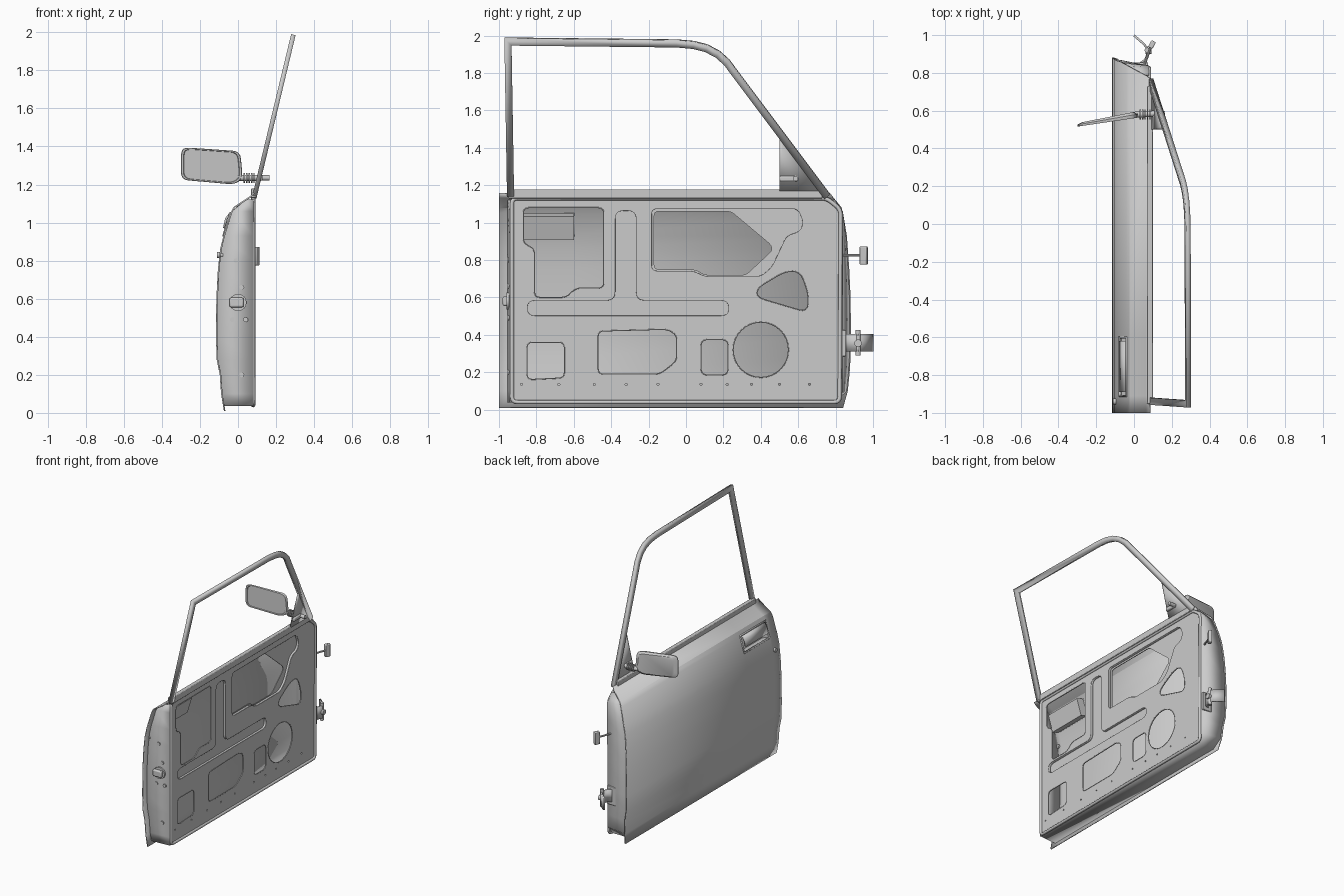
import bpy, bmesh, math
from mathutils import Vector, Matrix

cube = bpy.data.objects.get("Cube")
if cube:
    bpy.data.objects.remove(cube)

grey = bpy.data.materials.new("light grey")
grey.use_nodes = True
grey.diffuse_color = (0.6, 0.6, 0.6, 1)
grey.node_tree.nodes["Principled BSDF"].inputs["Base Color"].default_value = (0.6, 0.6, 0.6, 1)


def add(name, mesh, solid=0, bevel=0):
    ob = bpy.data.objects.new(name, mesh)
    bpy.context.collection.objects.link(ob)
    mesh.materials.clear()
    mesh.materials.append(grey)
    if solid:
        mod = ob.modifiers.new("thickness", "SOLIDIFY")
        mod.thickness, mod.offset = solid, 0
    if bevel:
        mod = ob.modifiers.new("bevel", "BEVEL")
        mod.width, mod.segments = bevel, 2
    bpy.ops.object.select_all(action="DESELECT")
    ob.select_set(True)
    bpy.context.view_layer.objects.active = ob
    bpy.ops.object.shade_smooth_by_angle(angle=math.radians(25))
    return ob


def finish(name, bm, **kw):
    bmesh.ops.recalc_face_normals(bm, faces=bm.faces)
    mesh = bpy.data.meshes.new(name)
    bm.to_mesh(mesh)
    bm.free()
    return add(name, mesh, **kw)


def loft(name, rows, closed=False, caps=False, **kw):
    """Skin a list of equally long point rows."""
    bm = bmesh.new()
    vs = [[bm.verts.new(p) for p in r] for r in rows]
    n = len(rows[0])
    for a, b in zip(vs, vs[1:]):
        for i in range(n if closed else n - 1):
            j = (i + 1) % n
            bm.faces.new((a[i], a[j], b[j], b[i]))
    if caps:
        bm.faces.new(vs[0])
        bm.faces.new(vs[-1])
    return finish(name, bm, **kw)


def box(name, lo, hi, bevel=0, turn=0):
    lo, hi = Vector(lo), Vector(hi)
    bm = bmesh.new()
    m = Matrix.Translation((lo + hi) / 2) @ Matrix.Rotation(turn, 4, "Z") @ Matrix.Diagonal((*(hi - lo), 1))
    bmesh.ops.create_cube(bm, size=1, matrix=m)
    return finish(name, bm, bevel=bevel)


def rod(name, a, b, r, sides=16):
    a, b = Vector(a), Vector(b)
    rot = (b - a).to_track_quat("Z", "Y").to_matrix().to_4x4()
    bm = bmesh.new()
    bmesh.ops.create_cone(bm, cap_ends=True, segments=sides, radius1=r, radius2=r,
                          depth=(b - a).length, matrix=Matrix.Translation((a + b) / 2) @ rot)
    return finish(name, bm)


def rounded(pts, r, steps=4):
    """Round the corners of a closed 2D loop."""
    out = []
    for i, p in enumerate(pts):
        p = Vector(p)
        a, b = Vector(pts[i - 1]) - p, Vector(pts[(i + 1) % len(pts)]) - p
        s = p + a.normalized() * min(r, a.length * .48)
        e = p + b.normalized() * min(r, b.length * .48)
        for k in range(steps + 1):
            t = k / steps
            out.append(s * (1 - t) ** 2 + p * 2 * t * (1 - t) + e * t * t)
    return out


def rect(y0, y1, z0, z1, r):
    return rounded([(y0, z0), (y1, z0), (y1, z1), (y0, z1)], r)


def disc(y, z, r, n=32):
    return [Vector((y + r * math.cos(i * math.tau / n), z + r * math.sin(i * math.tau / n))) for i in range(n)]


def plate(name, loops, x, thick=.008):
    """Flat sheet facing the cabin; loops after the first are openings."""
    cu = bpy.data.curves.new(name, "CURVE")
    cu.dimensions, cu.fill_mode, cu.extrude = "2D", "BOTH", thick / 2
    for loop in loops:
        sp = cu.splines.new("POLY")
        sp.points.add(len(loop) - 1)
        for q, p in zip(sp.points, loop):
            q.co = (p[0], p[1], 0, 1)
        sp.use_cyclic_u = True
    tmp = bpy.data.objects.new("temp", cu)
    bpy.context.collection.objects.link(tmp)
    mesh = bpy.data.meshes.new_from_object(tmp.evaluated_get(bpy.context.evaluated_depsgraph_get()))
    bpy.data.objects.remove(tmp)
    mesh.transform(Matrix.Translation((x, 0, 0)) @ Matrix(((0, 0, 1, 0), (1, 0, 0, 0), (0, 1, 0, 0), (0, 0, 0, 1))))
    return add(name, mesh)


def tube(name, pts, r, cyclic=False):
    cu = bpy.data.curves.new(name, "CURVE")
    cu.dimensions, cu.bevel_depth, cu.bevel_resolution, cu.use_fill_caps = "3D", r, 2, True
    sp = cu.splines.new("POLY")
    sp.points.add(len(pts) - 1)
    for q, p in zip(sp.points, pts):
        q.co = (*p, 1)
    sp.use_cyclic_u = cyclic
    ob = bpy.data.objects.new(name, cu)
    bpy.context.collection.objects.link(ob)
    cu.materials.append(grey)


# Outer skin: (x, z, front edge y), with a recessed handle pocket
profile = [(-.07, .01, .84), (-.085, .1, .865), (-.092, .2, .875), (-.108, .28, .88), (-.112, .4, .882),
           (-.11, .6, .88), (-.102, .75, .873), (-.09, .86, .865), (-.073, .93, .86), (-.036, 1.05, .84),
           (-.02, 1.08, .83), (.065, 1.135, .785), (.085, 1.155, .77)]


def skin_at(z, k):
    for a, b in zip(profile, profile[1:]):
        if z <= b[1]:
            t = max(0, (z - a[1]) / (b[1] - a[1]))
            return a[k] + t * (b[k] - a[k])
    return profile[-1][k]


bm = bmesh.new()
grid = [[bm.verts.new((x, y, z)) for y in (-1, -.91, -.6, yf)] for x, z, yf in profile]
for i, (a, b) in enumerate(zip(grid, grid[1:])):
    for j in range(3):
        f = bm.faces.new((a[j], b[j], b[j + 1], a[j + 1]))
        if (i, j) == (8, 1):
            pocket = f
ext = bmesh.ops.extrude_discrete_faces(bm, faces=[pocket])
bmesh.ops.translate(bm, verts=ext["faces"][0].verts, vec=(.06, 0, -.02))
finish("outer_skin", bm, solid=.008)

# Door handle flap, its surround and the key lock
tube("handle_surround", [(-.075, -.91, .93), (-.038, -.91, 1.05), (-.038, -.6, 1.05), (-.075, -.6, .93)], .008, True)
loft("handle_flap", [[(x, y, z) for y in (-.89, -.62)] for x, z in
                     [(-.043, 1.045), (-.062, 1.02), (-.073, .97)]], solid=.012)
rod("key_lock", (-.11, -.94, .83), (-.08, -.94, .83), .016)

# Shell between the skin and the cabin panel
heights = [1.12, 1.06, .93, .8, .6, .4, .28, .2, .1]
outer = [(skin_at(z, 0), -.95, z) for z in heights] + [(-.07, -.95, .04), (-.07, .79, .04)]
inner = [(.08, -.94, z) for z in heights] + [(.08, -.94, .04), (.08, .79, .04)]
for z in heights[::-1]:
    outer.append((skin_at(z, 0), skin_at(z, 2) - .01, z))
    inner.append((.08, .835 if z < 1.1 else .79, z))
loft("door_shell", [outer, inner], solid=.008)

# Cabin panel with access openings
border = rounded([(-.94, .04), (.83, .04), (.835, 1.07), (.76, 1.13), (-.94, 1.13)], .03)
groove = rounded([(-.85, .5), (.23, .5), (.23, .585), (-.265, .585), (-.265, 1.065),
                  (-.38, 1.065), (-.38, .585), (-.85, .585)], .045)
pan = rounded([(-.185, .74), (.04, .74), (.1, .71), (.4, .71), (.46, .76), (.54, .93), (.61, .95),
               (.63, 1.0), (.6, 1.075), (-.185, 1.075)], .03)
pan_hole = rounded([(-.17, .75), (.05, .75), (.1, .72), (.32, .72), (.46, .85), (.455, .88),
                    (.24, 1.06), (-.17, 1.06)], .025)
openings = [
    rounded([(-.87, 1.08), (-.44, 1.08), (-.44, .65), (-.59, .65), (-.64, .6), (-.81, .6),
             (-.81, .86), (-.87, .89)], .03),
    rounded([(-.47, .19), (-.14, .19), (-.05, .26), (-.05, .4), (-.1, .43), (-.47, .42)], .03),
    rounded([(-.85, .16), (-.65, .17), (-.65, .36), (-.85, .36)], .03),
    rect(.08, .225, .185, .375, .035),
    rounded([(.38, .6), (.65, .52), (.655, .62), (.61, .74), (.53, .74), (.38, .65)], .05),
    disc(.4, .32, .148)]
screw_holes = [disc(y, .135, .006, 8) for y in (-.88, -.68, -.49, -.32, -.15, .08, .22, .35, .5, .66)]
plate("cabin_panel", [border, groove, pan] + openings + screw_holes, .076)
for name, loop, holes in (("pressed_groove", groove, []), ("pressed_pan", pan, [pan_hole])):
    plate(name + "_floor", [loop] + holes, .06, .006)
    loft(name + "_wall", [[(x, p.x, p.y) for p in loop] for x in (.078, .06)], closed=True, solid=.004)
for loop in openings:
    tube("opening_edge", [(.079, p.x, p.y) for p in loop], .003, True)
tube("door_seal", [(.08, p.x * .99, p.y) for p in border], .011, True)

# Belt rail and leaning window frame
box("belt_rail", (.068, -.95, 1.13), (.1, .73, 1.178), .004)


def lean(y, z):
    return (.09 + (z - 1.15) * .24, y, z)


path = [Vector(p) for p in [(-.938, 1.14), (-.952, 1.968), (-.05, 1.958), (.04, 1.95), (.11, 1.932),
                            (.17, 1.9), (.22, 1.855), (.26, 1.8), (.755, 1.14)]]
edges = [[], []]
for i, p in enumerate(path):
    a = (p - path[max(i - 1, 0)]).normalized()
    b = (path[min(i + 1, len(path) - 1)] - p).normalized()
    t = (a + b).normalized()
    w = .019 / max(t.dot(b if b.length else a), .5)
    for row, s in zip(edges, (w, -w)):
        row.append(lean(p.x - t.y * s, p.y + t.x * s))
loft("window_frame", edges, solid=.024)
loft("mirror_corner_plate", [[lean(.5, 1.17), lean(.5, 1.48)], [lean(.74, 1.17), lean(.52, 1.48)]], solid=.01)

# Door mirror with rimmed glass, ribbed arm and bracket
shape = rounded([(-.3, 1.225), (-.02, 1.2), (.025, 1.23), (.012, 1.375), (-.28, 1.395), (-.3, 1.375)], .04)
mid = Vector((-.14, 1.298))
rows = []
for s, d in ((.9, 0), (.92, -.008), (.98, -.008), (1, 0), (1, .01), (.85, .025)):
    q = [mid + (p - mid) * s for p in shape]
    rows.append([(p.x, .52 + (p.x + .3) * .16 + d * (1 + p.x * 1.5), p.y) for p in q])
loft("mirror_head", rows, closed=True, caps=True)
rod("mirror_arm", (0, .578, 1.235), (.12, .585, 1.235), .016)
for i in range(5):
    rod("arm_rib", (.03 + i * .013, .58, 1.235), (.036 + i * .013, .58, 1.235), .026)
box("mirror_bracket", (.1, .5, 1.22), (.13, .59, 1.25), .008)
rod("bracket_pin", (.1, .585, 1.235), (.165, .585, 1.235), .014)

# Latch and bolts on the rear end
rod("latch_base", (0, -.945, .58), (0, -.96, .58), .045)
box("latch_catch", (-.045, -.98, .555), (.03, -.95, .605), .008)
for x, z in ((-.01, .8), (.02, .66), (-.03, .49), (.04, .49), (.02, .2)):
    rod("end_bolt", (x, -.94, z), (x, -.955, z), .013, 12)

# Lower hinge and check strap on the front end
hinge = [(.02, .84), (.06, .87), (.078, .92), (.05, .955), (.0, .998)]
loft("hinge_leaf", [[(x, y, z) for x, y in hinge] for z in (.31, .405)], solid=.012)
box("hinge_base", (-.0, .835, .285), (.075, .855, .425), .004)
rod("hinge_pin", (.07, .92, .29), (.07, .92, .425), .014)
rod("hinge_bolt", (.06, .92, .355), (.092, .92, .355), .02)
rod("check_strap", (.05, .83, .825), (.095, .955, .825), .007, 8)
box("check_strap_head", (.082, .93, .775), (.108, .97, .872), .005, -.5)
